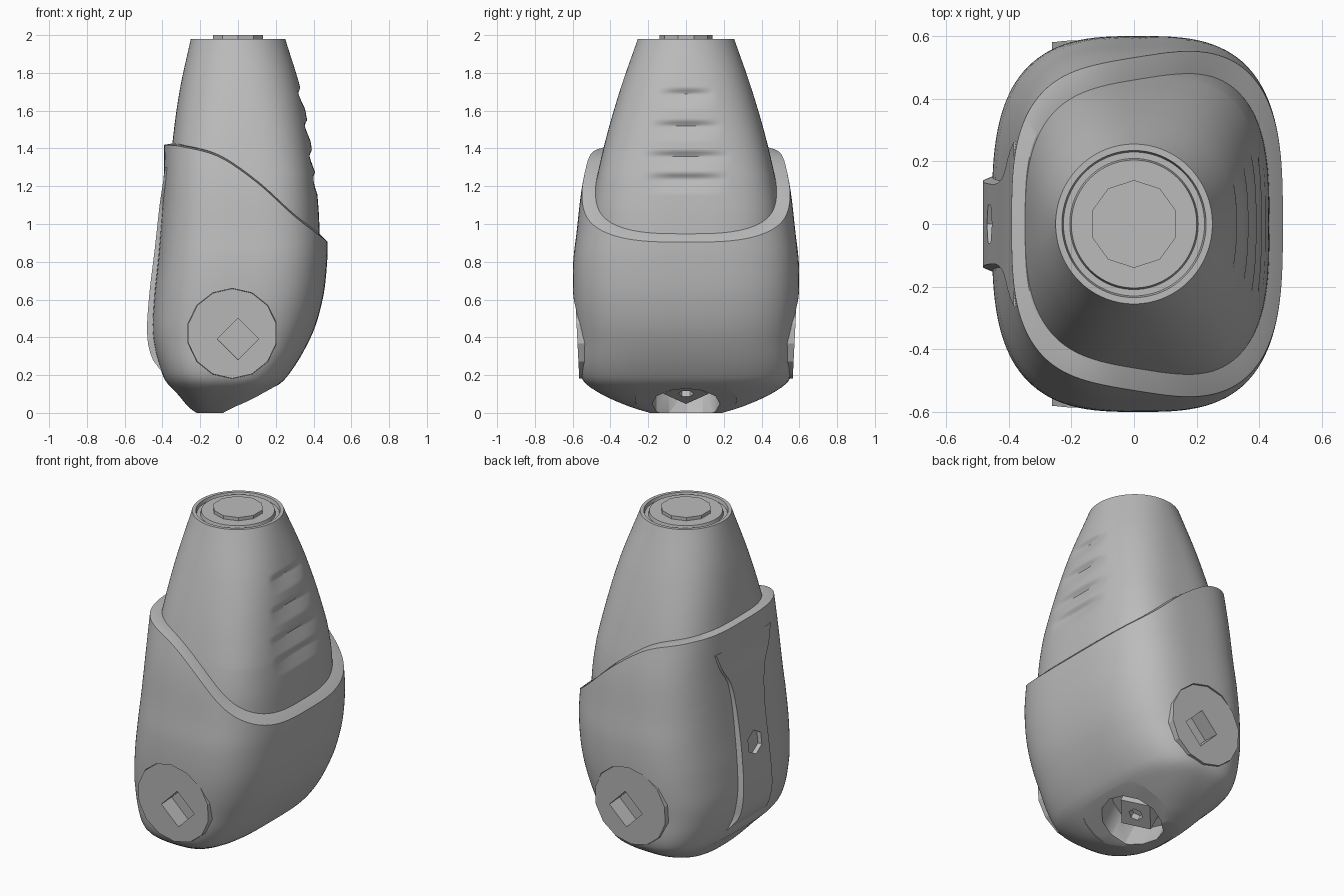
import bpy, bmesh, math
from mathutils import Vector

if "Cube" in bpy.data.objects:
    bpy.data.objects.remove(bpy.data.objects["Cube"])

grey = bpy.data.materials.new("plain grey")
grey.use_nodes = True
grey.diffuse_color = (0.5, 0.5, 0.5, 1)
grey.node_tree.nodes["Principled BSDF"].inputs["Base Color"].default_value = (0.5, 0.5, 0.5, 1)

COLS = 120
# Section tables: height, left x, right x, half width in y
SHELL = [(0.0, -.22, -.03, .19), (.03, -.26, .03, .29), (.1, -.32, .14, .45),
         (.18, -.39, .25, .55), (.4, -.45, .385, .578), (.6, -.445, .448, .597),
         (.8, -.425, .472, .597), (.95, -.412, .474, .58), (1.2, -.395, .46, .55),
         (1.45, -.39, .44, .495)]
UPPER = [(.85, -.38, .435, .505), (1.1, -.37, .425, .497), (1.4, -.35, .39, .437),
         (1.7, -.31, .335, .352), (1.98, -.25, .25, .255)]
RIM = [(-.4, 1.42), (-.3, 1.41), (-.1, 1.355), (.1, 1.22), (.3, 1.04), (.43, .94), (.48, .9)]
PAD = [(.2, -.385, .2), (.28, -.45, .15), (.4, -.48, .14), (.6, -.472, .13), (.9, -.437, .13),
       (1.1, -.415, .16), (1.2, -.4, .22), (1.3, -.385, .26)]
GRIPS = [(1.70, .15), (1.53, .19), (1.37, .23), (1.25, .22)]


def curve(table, t):
    """Smooth interpolation through rows keyed by their first value."""
    n = len(table)
    t = min(max(t, table[0][0]), table[-1][0])
    i = next(k for k in range(n - 1) if t <= table[k + 1][0])
    a, b = table[i], table[i + 1]
    p, q = table[max(i - 1, 0)], table[min(i + 2, n - 1)]
    h = b[0] - a[0]
    u = (t - a[0]) / h
    out = []
    for k in range(1, len(a)):
        m0 = (b[k] - p[k]) / (b[0] - p[0]) * h
        m1 = (q[k] - a[k]) / (q[0] - a[0]) * h
        out.append((2*u**3 - 3*u*u + 1) * a[k] + (u**3 - 2*u*u + u) * m0
                   + (3*u*u - 2*u**3) * b[k] + (u**3 - u*u) * m1)
    return out


def section(table, angle, z, n):
    """Point on a rounded-square section."""
    xl, xr, hy = curve(table, z)
    c, s = math.cos(angle), math.sin(angle)
    x = (xl + xr) / 2 + (xr - xl) / 2 * math.copysign(abs(c) ** (2 / n), c)
    return Vector((x, hy * math.copysign(abs(s) ** (2 / n), s), z))


def rim_height(table, angle):
    """Height at which a column of a section table meets the slanted rim."""
    z = 1.2
    for _ in range(20):
        z = (z + curve(RIM, section(table, angle, z, 3.1).x)[0]) / 2
    return z


def finish(ob, sharp=30):
    ob.data.materials.clear()
    ob.data.materials.append(grey)
    bpy.ops.object.select_all(action='DESELECT')
    ob.select_set(True)
    bpy.context.view_layer.objects.active = ob
    bpy.ops.object.shade_smooth_by_angle(angle=math.radians(sharp))


def loft(name, rows):
    """Closed solid through rings of points, ends closed with fans."""
    bm = bmesh.new()
    rings = [[bm.verts.new(p) for p in row] for row in rows]
    n = len(rows[0])
    for lo, hi in zip(rings, rings[1:]):
        for i in range(n):
            j = (i + 1) % n
            bm.faces.new((lo[i], lo[j], hi[j], hi[i]))
    for ring in (rings[0], rings[-1]):
        mid = bm.verts.new(sum((v.co for v in ring), Vector()) / n)
        for i in range(n):
            bm.faces.new((ring[i], ring[(i + 1) % n], mid))
    bmesh.ops.recalc_face_normals(bm, faces=bm.faces)
    me = bpy.data.meshes.new(name)
    bm.to_mesh(me)
    bm.free()
    ob = bpy.data.objects.new(name, me)
    bpy.context.collection.objects.link(ob)
    return ob


def cylinder(name, radius, start, end, sides):
    start, end = Vector(start), Vector(end)
    axis = (end - start).normalized()
    side = axis.cross(Vector((1, 0, 0)) if abs(axis.x) < .9 else Vector((0, 1, 0))).normalized()
    up = axis.cross(side)
    angles = [math.tau * i / sides for i in range(sides)]
    ring = [radius * (side * math.cos(a) + up * math.sin(a)) for a in angles]
    return loft(name, [[start + p for p in ring], [end + p for p in ring]])


def cut(target, cutter):
    cutter.hide_render = True
    mod = target.modifiers.new("cut", 'BOOLEAN')
    mod.operation = 'DIFFERENCE'
    mod.solver = 'EXACT'
    mod.object = cutter
    bpy.context.view_layer.objects.active = target
    bpy.ops.object.modifier_apply(modifier=mod.name)
    bpy.data.objects.remove(cutter)


ANGLES = [math.tau * i / COLS for i in range(COLS)]

# Lower shell with a slanted rim
tops = [rim_height(SHELL, a) for a in ANGLES]
rows = [[section(SHELL, a, top * (r / 40) ** 1.6, 2.3 + .8 * min(1, r / 12))
         for a, top in zip(ANGLES, tops)] for r in range(41)]
rows.append([section(UPPER, a, rim_height(UPPER, a) + .01, 3.1) for a in ANGLES])
shell = loft("lower_shell", rows)

# Round side bosses with square sockets
for side, label in ((1, "back"), (-1, "front")):
    mid = Vector((-.03, side * .577, .42))
    out = Vector((0, side, -.05)).normalized()
    cut(shell, cylinder("boss_cutter", .24, mid - out * .1, mid + out * .3, 14))
    boss = cylinder(label + "_boss", .238, mid - out * .14, mid, 14)
    hole = mid + Vector((.03, 0, -.03))
    cut(boss, cylinder("socket_cutter", .11, hole - out * .1, hole + out * .1, 4))
    finish(boss, 25)

# Bottom socket: shallow collar, deep bore and inner block
mid = Vector((.055, 0, .068))
out = Vector((.45, 0, -.89)).normalized()
cut(shell, cylinder("collar_cutter", .27, mid, mid + out * .3, 20))
mid -= Vector((.04, 0, .02))
cut(shell, cylinder("bore_cutter", .18, mid - out * .17, mid + out * .3, 12))
finish(shell)
block = cylinder("socket_block", .12, mid - out * .2, mid - out * .06, 4)
cut(block, cylinder("block_cutter", .04, mid - out * .1, mid, 6))
finish(block)

# Upper body with finger grips on its right face and a ringed end
rows = []
for r in range(121):
    z = .85 + 1.13 * r / 120
    n = 3.1 - 1.1 * max(0, (z - 1.25) / .73)
    row = [section(UPPER, a, z, n) for a in ANGLES]
    for p in row:
        for top, width in GRIPS:
            drop = top + .02 - z
            if p.x > 0 and abs(p.y) < width and 0 < drop < .11:
                depth = min(drop / .03, (.11 - drop) / .08)
                p.x -= .022 * depth * (1 - (p.y / width) ** 2)
    rows.append(row)
for scale, z in ((.92, 1.98), (.9, 1.96), (.82, 1.96), (.8, 1.98)):
    rows.append([Vector((p.x * scale, p.y * scale, z)) for p in rows[120]])
finish(loft("upper_body", rows), 40)
finish(cylinder("end_button", .14, (0, 0, 1.9), (0, 0, 2), 10))

# Raised pad on the left side, with a small recess
rows = []
for r in range(29):
    z = .2 + 1.1 * r / 28
    x, w = curve(PAD, z)
    rows.append([Vector((x, w, z)), Vector((x, -w, z)),
                 Vector((x + .06, -w - .025, z)), Vector((x + .06, w + .025, z))])
pad = loft("side_pad", rows)
cut(pad, cylinder("recess_cutter", .07, (-.6, 0, .7), (-.425, 0, .7), 6))
finish(pad)
